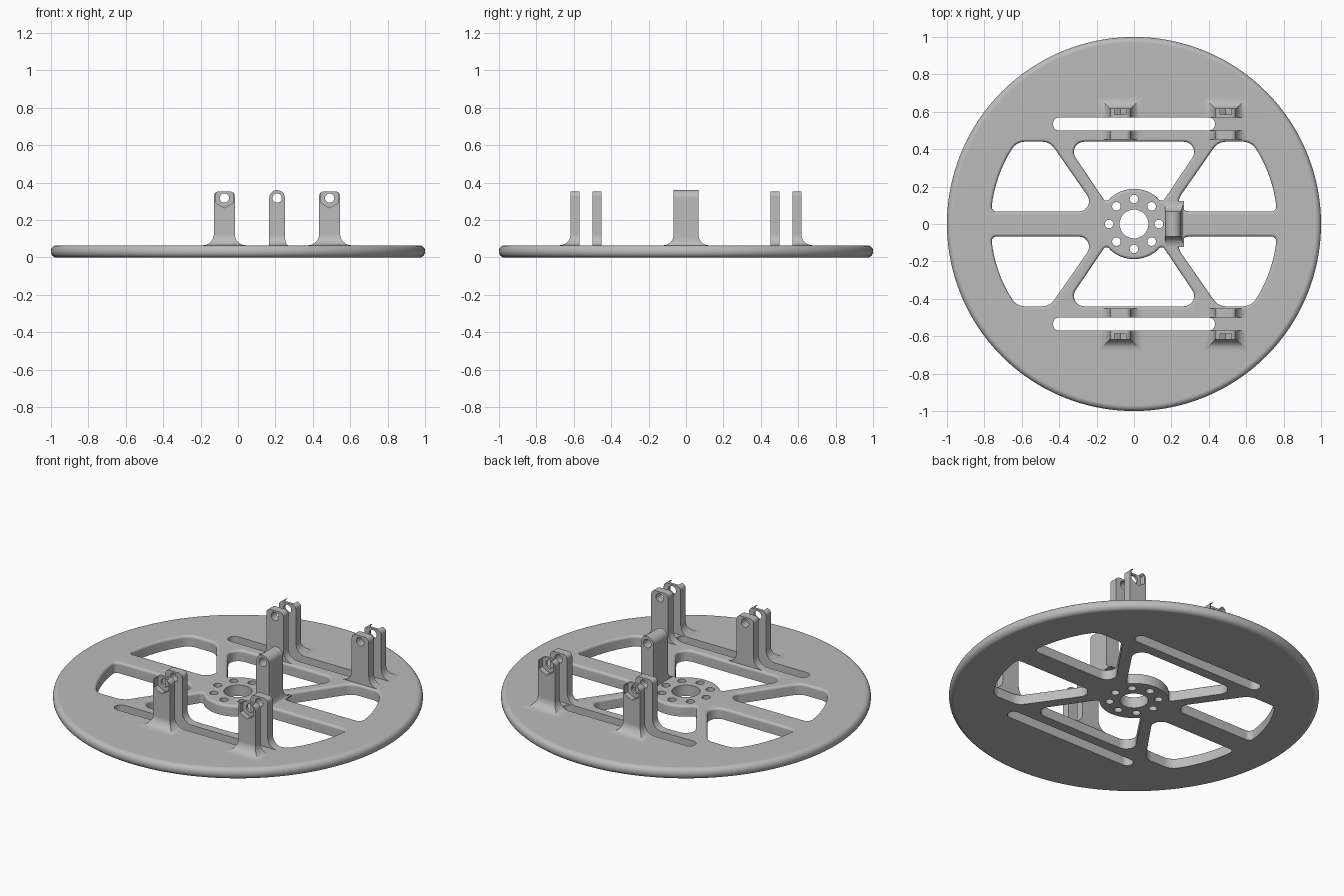
import bpy, bmesh
from math import sin, cos, pi, radians
from mathutils import Vector

if "Cube" in bpy.data.objects:
    bpy.data.objects.remove(bpy.data.objects["Cube"], do_unlink=True)

TOP = 0.065        # upper face of the disc
PIN_Z = 0.318      # height of the bolt holes

grey = bpy.data.materials.new("plain grey")
grey.use_nodes = True
colour = (0.5, 0.5, 0.5, 1)
grey.diffuse_color = colour
grey.node_tree.nodes["Principled BSDF"].inputs["Base Color"].default_value = colour


# ---- helpers ----
def strip(bm, loops):
    """Walls joining matching point loops; gives back the first and last ring."""
    rings = [[bm.verts.new(p) for p in loop] for loop in loops]
    for a, b in zip(rings, rings[1:]):
        for i in range(len(a)):
            bm.faces.new((a[i - 1], a[i], b[i], b[i - 1]))
    return rings[0], rings[-1]


def loft(bm, loops):
    """Closed solid through matching point loops."""
    first, last = strip(bm, loops)
    bm.faces.new(first[::-1])
    bm.faces.new(last)


def make(name, bm):
    bmesh.ops.recalc_face_normals(bm, faces=bm.faces)
    mesh = bpy.data.meshes.new(name)
    bm.to_mesh(mesh)
    bm.free()
    mesh.materials.append(grey)
    obj = bpy.data.objects.new(name, mesh)
    bpy.context.collection.objects.link(obj)
    return obj


def cut(obj, *cutters):
    for c in cutters:
        c.hide_render = True
        mod = obj.modifiers.new("cut", 'BOOLEAN')
        mod.operation, mod.solver, mod.object = 'DIFFERENCE', 'EXACT', c
    bpy.context.view_layer.update()
    graph = bpy.context.evaluated_depsgraph_get()
    mesh = bpy.data.meshes.new_from_object(obj.evaluated_get(graph))
    obj.modifiers.clear()
    obj.data = mesh


def finish(obj):
    bpy.ops.object.select_all(action='DESELECT')
    obj.select_set(True)
    bpy.context.view_layer.objects.active = obj
    bpy.ops.object.shade_smooth_by_angle(angle=radians(35))
    mod = obj.modifiers.new("even shading", 'WEIGHTED_NORMAL')
    mod.keep_sharp = True


def circle(r, n, cx=0, cy=0, start=0):
    return [Vector((cx + r * cos(start + 2 * pi * i / n),
                    cy + r * sin(start + 2 * pi * i / n))) for i in range(n)]


def rounded(corners, steps=8):
    """Polygon of (x, y, radius) corners with each corner rounded."""
    out = []
    for i, (x, y, r) in enumerate(corners):
        p = Vector((x, y))
        if r == 0:
            out.append(p)
            continue
        u = (Vector(corners[i - 1][:2]) - p).normalized()
        v = (Vector(corners[(i + 1) % len(corners)][:2]) - p).normalized()
        half = u.angle(v) / 2
        t = r * cos(half) / sin(half)
        c = p + (u + v).normalized() * (r / sin(half))
        a, b = (p + u * t - c).normalized(), (p + v * t - c).normalized()
        out += [c + a.slerp(b, k / steps).normalized() * r for k in range(steps + 1)]
    return out


def hole(loop, flare=0.0):
    """Wall loops of an opening, optionally easing outward at the upper face."""
    n = len(loop)
    if sum(loop[i - 1].cross(loop[i]) for i in range(n)) < 0:
        loop = loop[::-1]
    normals = []
    for i in range(n):
        d = (loop[(i + 1) % n] - loop[i - 1]).normalized()
        normals.append(Vector((d.y, -d.x)))
    levels = [(0, 0), (TOP, 0)]
    if flare:
        arc = [k * pi / 8 for k in range(5)]
        levels[1:] = [(TOP - flare + flare * sin(a), flare * (1 - cos(a))) for a in arc]
    return [[(p.x + m.x * off, p.y + m.y * off, z) for p, m in zip(loop, normals)]
            for z, off in levels]


def post(bm, x, half, y_in, y_out, side, flags, height, corner, fillet):
    """Upright plate with a flared foot; flags scale left, right, inner, outer foot flares."""
    fl, fr, fi, fo = flags
    quarter = [k * pi / 16 for k in range(9)]
    levels = [(TOP - 0.005, fillet, 0)]
    levels += [(TOP + fillet * (1 - cos(a)), fillet * (1 - sin(a)), 0) for a in quarter]
    levels += [(height - corner + corner * sin(a * 0.98), 0, corner * (1 - cos(a * 0.98)))
               for a in quarter]
    loops = []
    for z, d, inset in levels:
        x0, x1 = x - half - d * fl + inset, x + half + d * fr - inset
        y0, y1 = side * (y_in - d * fi), side * (y_out + d * fo)
        loops.append([(x0, y0, z), (x1, y0, z), (x1, y1, z), (x0, y1, z)])
    loft(bm, loops)


# ---- outlines of the windows between the spokes, and the slots ----
hub = [(0.188 * cos(radians(a)), 0.188 * sin(radians(a)), 0) for a in range(130, 49, -8)]
middle = [(0.37, 0.44, 0.055), (-0.37, 0.44, 0.055), (-0.15, 0.114, 0.018)]
middle += hub + [(0.15, 0.114, 0.018)]
outer = [(0.767 * cos(radians(a)), 0.767 * sin(radians(a)), 0) for a in range(10, 29, 3)]
side_window = [(0.19, 0.067, 0.055), (0.764, 0.067, 0.025)] + outer
side_window += [(0.628, 0.44, 0.08), (0.45, 0.44, 0.08)]
slot = [(x, y, 0.034) for x, y in ((-0.433, 0.5), (0.433, 0.5), (0.433, 0.57), (-0.433, 0.57))]

# ---- disc: rounded rim, walls of every opening, then filled faces ----
R = 0.03
rim = [(1 - R + R * cos(a), R + R * sin(a)) for a in [-pi / 2 + k * pi / 12 for k in range(7)]]
rim += [(r, TOP - z) for r, z in rim[::-1]]
walls = [[[(p.x, p.y, z) for p in circle(r, 128)] for r, z in rim]]
for sy in (1, -1):
    def flip(pts, sx=1):
        return [Vector((p.x * sx, p.y * sy)) for p in pts]
    walls += [hole(flip(rounded(middle)), 0.015), hole(flip(rounded(slot)))]
    walls += [hole(flip(rounded(side_window), sx), 0.015) for sx in (1, -1)]
walls.append(hole(circle(0.077, 48)))
for k in range(8):
    walls.append(hole(circle(0.023, 20, 0.133 * cos(k * pi / 4), 0.133 * sin(k * pi / 4))))

bm = bmesh.new()
ends = [strip(bm, w) for w in walls]
for level in (0, 1):
    edges = [bm.edges.get((ring[i - 1], ring[i]))
             for ring in (e[level] for e in ends) for i in range(len(ring))]
    bmesh.ops.triangle_fill(bm, edges=edges, use_beauty=True, normal=(0, 0, 1))
disc = make("disc", bm)

# ---- paired ears straddling the slots ----
EARS_X = (-0.073, 0.49)
POST_X = 0.209
bm = bmesh.new()
for x in EARS_X:
    for s in (1, -1):
        post(bm, x, 0.056, 0.452, 0.5, s, (1, 1, 0, 0), 0.353, 0.025, 0.06)
        post(bm, x, 0.056, 0.57, 0.617, s, (1, 1, 0, 1), 0.353, 0.025, 0.06)
ears = make("bracket_ears", bm)

# ---- round-topped post beside the hub ----
bm = bmesh.new()
post(bm, POST_X, 0.042, -0.067, 0.067, 1, (0, 0.3, 1, 1), 0.36, 0.0418, 0.055)
center_post = make("center_post", bm)

# bolt holes and hexagonal nut pockets
bm = bmesh.new()
for x in EARS_X + (POST_X,):
    loft(bm, [[(p.x, y, p.y) for p in circle(0.025, 28, x, PIN_Z)] for y in (-0.8, 0.8)])
bolt_cutter = make("bolt_cutter", bm)
bm = bmesh.new()
for x in EARS_X:
    for s in (1, -1):
        loft(bm, [[(p.x, s * y, p.y) for p in circle(0.053, 6, x, PIN_Z, pi / 2)]
                  for y in (0.585, 0.7)])
nut_cutter = make("nut_cutter", bm)
cut(ears, bolt_cutter, nut_cutter)
cut(center_post, bolt_cutter)

for c in (bolt_cutter, nut_cutter):
    bpy.data.objects.remove(c, do_unlink=True)
for part in (disc, ears, center_post):
    finish(part)
